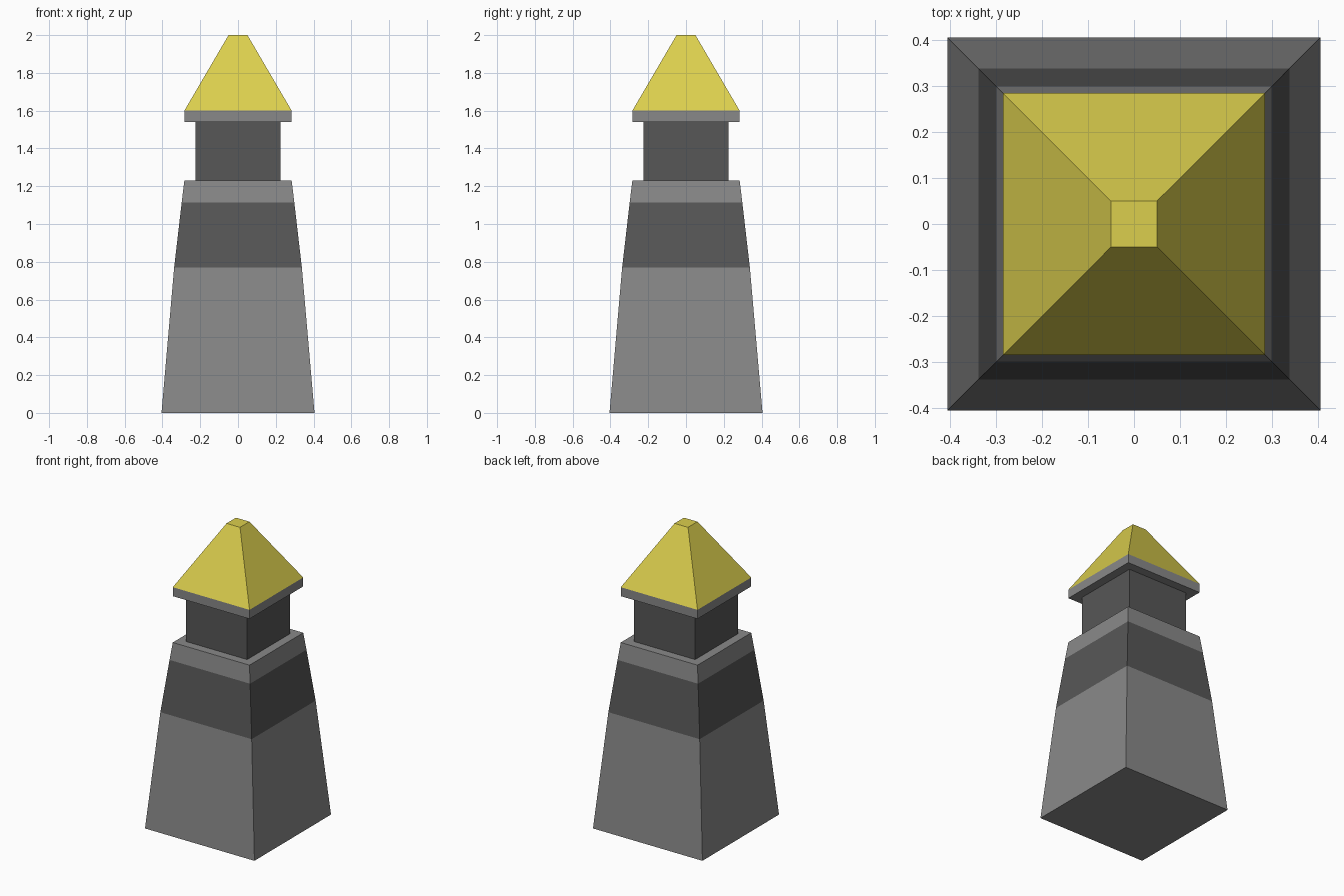
import bpy
import bmesh

cube = bpy.data.objects.get("Cube")
if cube:
    bpy.data.objects.remove(cube, do_unlink=True)


def material(name, rgb):
    mat = bpy.data.materials.new(name)
    mat.use_nodes = True
    mat.diffuse_color = (*rgb, 1)
    mat.node_tree.nodes["Principled BSDF"].inputs["Base Color"].default_value = (*rgb, 1)
    return mat


stone = material("stone grey", (0.25, 0.25, 0.25))
dark = material("dark grey", (0.095, 0.095, 0.095))
yellow = material("roof yellow", (0.71, 0.62, 0.075))


def square_tower(name, profile, mats, band=None):
    """Stack square rings of (half width, height); band is a height range for the second material."""
    bm = bmesh.new()
    rings = [[bm.verts.new((sx * r, sy * r, z))
              for sx, sy in ((-1, -1), (1, -1), (1, 1), (-1, 1))]
             for r, z in profile]
    for low, high in zip(rings, rings[1:]):
        for i in range(4):
            j = (i + 1) % 4
            bm.faces.new((low[i], low[j], high[j], high[i]))
    bm.faces.new(rings[0][::-1])
    bm.faces.new(rings[-1])
    if band:
        for face in bm.faces:
            if band[0] < face.calc_center_median().z < band[1]:
                face.material_index = 1
    mesh = bpy.data.meshes.new(name)
    bm.to_mesh(mesh)
    bm.free()
    for mat in mats:
        mesh.materials.append(mat)
    obj = bpy.data.objects.new(name, mesh)
    bpy.context.collection.objects.link(obj)
    return obj


# Tapered tower with a painted dark band
square_tower("tower", [(0.405, 0), (0.338, 0.77), (0.298, 1.115), (0.284, 1.23)],
             [stone, dark], band=(0.77, 1.115))

# Lantern room
square_tower("lantern_room", [(0.226, 1.23), (0.226, 1.54)], [dark])

# Eave slab under the roof
square_tower("eave", [(0.284, 1.54), (0.284, 1.60)], [stone])

# Flat-topped pyramid roof
square_tower("roof", [(0.284, 1.60), (0.05, 2.0)], [yellow])
